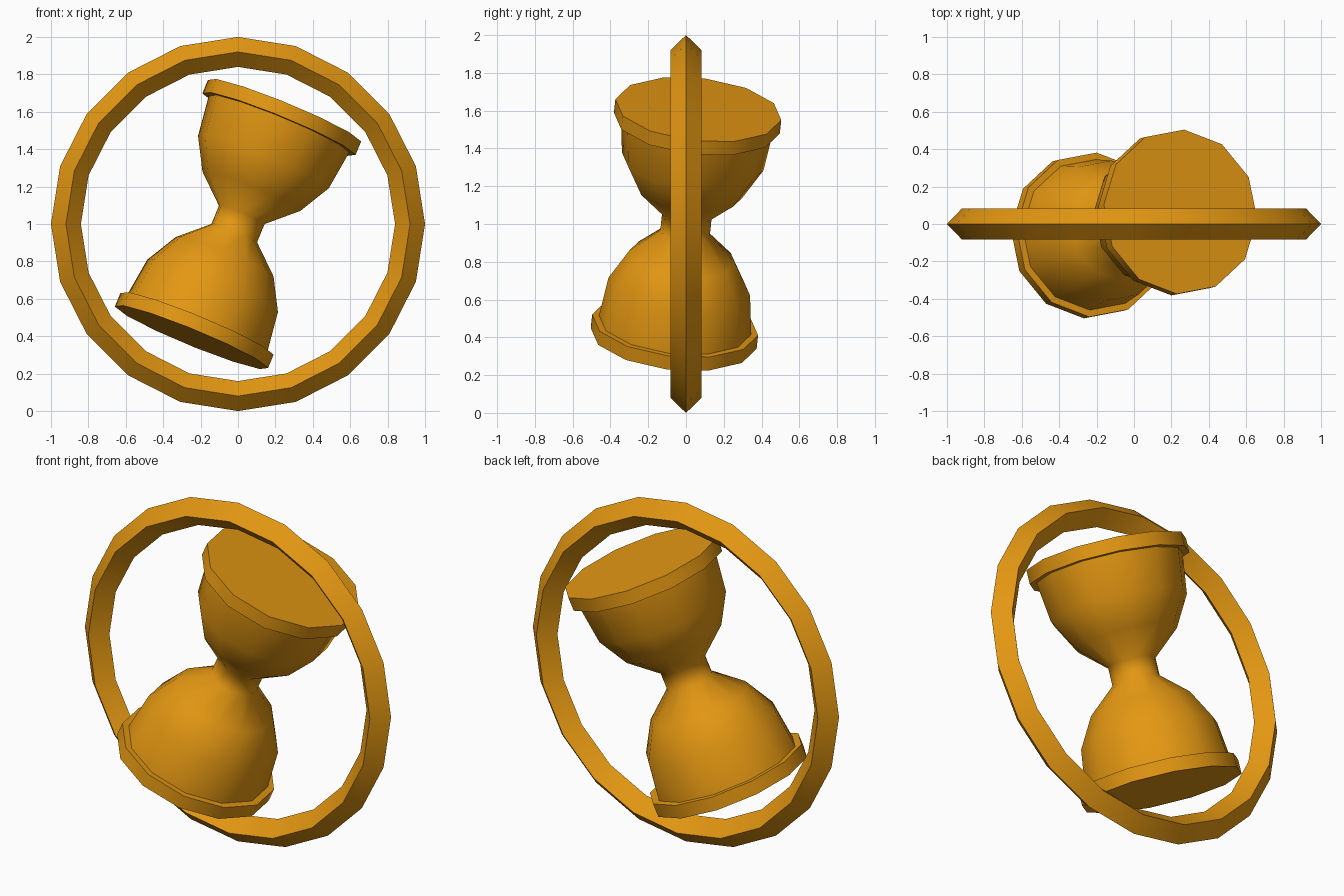
import bpy, bmesh
from math import radians, cos, sin, tau
from mathutils import Matrix

cube = bpy.data.objects.get("Cube")
if cube:
    bpy.data.objects.remove(cube, do_unlink=True)

gold = bpy.data.materials.new("golden_orange")
gold.use_nodes = True
COLOUR = (0.77, 0.31, 0.006, 1)
gold.diffuse_color = COLOUR
gold.node_tree.nodes["Principled BSDF"].inputs["Base Color"].default_value = COLOUR


def lathe(name, profile, sides, matrix, closed=False, sharp=40):
    """Turn (radius, height) points about z, closing the loop or capping the ends."""
    bm = bmesh.new()
    rings = [[bm.verts.new((r * cos(tau * i / sides), r * sin(tau * i / sides), h))
              for i in range(sides)] for r, h in profile]
    pairs = list(zip(rings, rings[1:]))
    if closed:
        pairs.append((rings[-1], rings[0]))
    else:
        bm.faces.new(rings[0][::-1])
        bm.faces.new(rings[-1])
    for a, b in pairs:
        for i in range(sides):
            j = (i + 1) % sides
            bm.faces.new((a[i], a[j], b[j], b[i]))
    bmesh.ops.recalc_face_normals(bm, faces=bm.faces)
    mesh = bpy.data.meshes.new(name)
    bm.to_mesh(mesh)
    bm.free()
    mesh.materials.append(gold)
    obj = bpy.data.objects.new(name, mesh)
    bpy.context.collection.objects.link(obj)
    obj.matrix_world = matrix
    bpy.ops.object.select_all(action='DESELECT')
    obj.select_set(True)
    bpy.context.view_layer.objects.active = obj
    bpy.ops.object.shade_smooth_by_angle(angle=radians(sharp))
    return obj


centre = Matrix.Translation((0, 0, 1))

# Upright outer ring with a diamond section
lathe("outer_ring", [(1, 0), (0.92, 0.083), (0.84, 0), (0.92, -0.083)], 20,
      centre @ Matrix.Rotation(radians(90), 4, 'X'), closed=True)

# Tilted hourglass: leaning axis, then a twist about that axis
tilt = (centre @ Matrix.Rotation(radians(14.7), 4, 'Z')
        @ Matrix.Rotation(radians(23), 4, 'Y')
        @ Matrix.Rotation(radians(11.4), 4, 'Z'))

# Glass bulbs, mirrored about the neck
half = [(0.132, 0.053), (0.283, 0.19), (0.378, 0.36), (0.407, 0.585)]
bulbs = [(r, -h) for r, h in reversed(half)] + half
lathe("glass_bulbs", bulbs, 12, tilt, sharp=60)

# End caps
for name, side in (("top_cap", 1), ("bottom_cap", -1)):
    lathe(name, [(0.443, side * 0.58), (0.443, side * 0.658)], 12, tilt)
